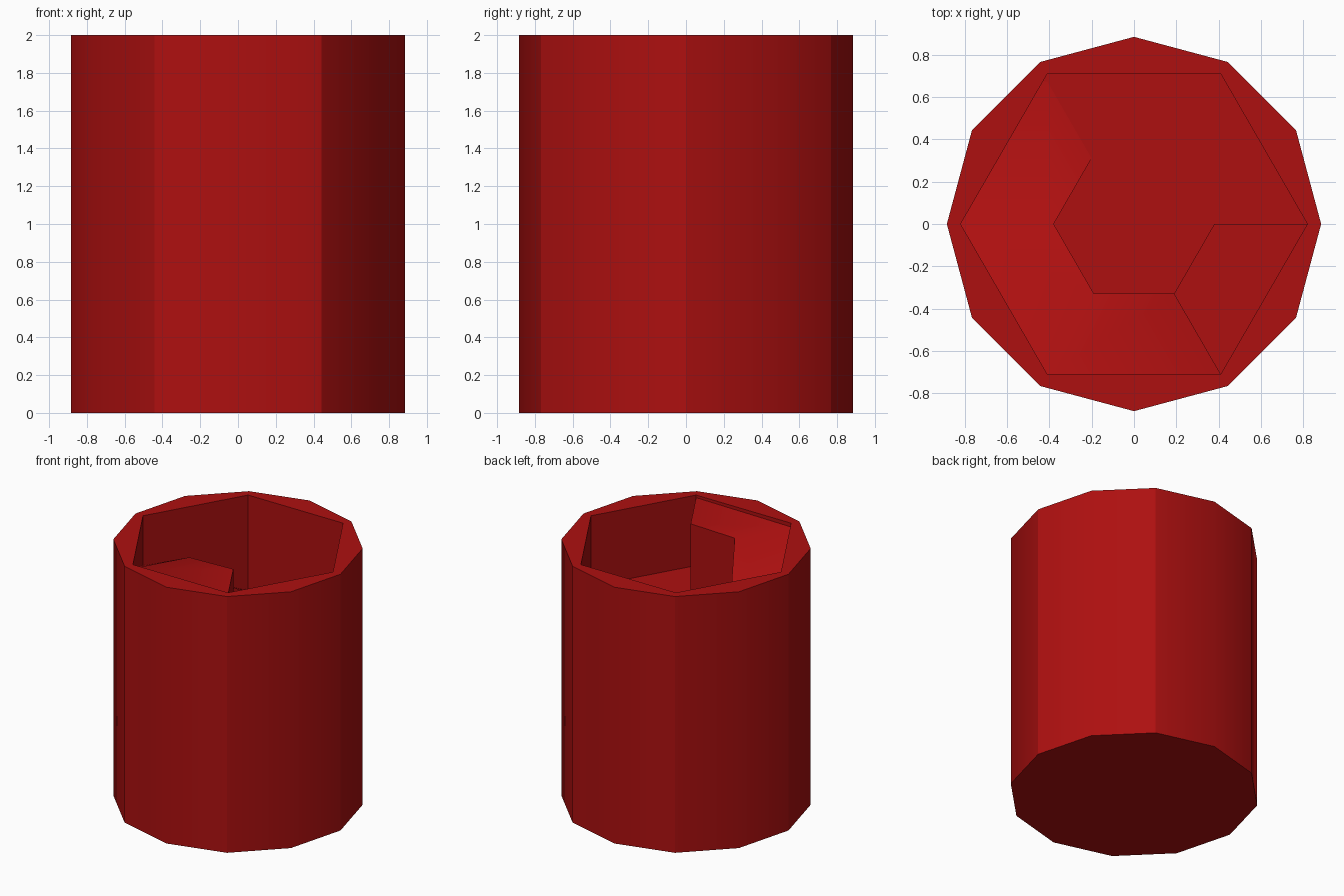
import bpy
import bmesh
from math import cos, sin, pi, radians

cube = bpy.data.objects.get("Cube")
if cube:
    bpy.data.objects.remove(cube, do_unlink=True)

HEIGHT = 2.0
FLOOR = 1.27
OUTER, INNER, WELL = 0.885, 0.82, 0.38

red = bpy.data.materials.new("deep red")
red.use_nodes = True
red.diffuse_color = (0.42, 0.005, 0.005, 1)
red.node_tree.nodes["Principled BSDF"].inputs["Base Color"].default_value = red.diffuse_color


def polar(radius, degrees, z):
    a = radians(degrees)
    return (radius * cos(a), radius * sin(a), z)


def finish(bm, name):
    """Turn a bmesh into a coloured object with consistent normals."""
    bmesh.ops.recalc_face_normals(bm, faces=bm.faces)
    mesh = bpy.data.meshes.new(name)
    bm.to_mesh(mesh)
    bm.free()
    mesh.materials.append(red)
    obj = bpy.data.objects.new(name, mesh)
    bpy.context.collection.objects.link(obj)
    return obj


def ring(bm, radius, z, hexagonal=False):
    """Twelve vertices; a hexagonal ring has every other one mid-side."""
    flat = cos(pi / 6) if hexagonal else 1
    return [bm.verts.new(polar(radius * (flat if i % 2 else 1), 30 * i, z))
            for i in range(12)]


# Body: twelve-sided outside, six-sided hollow inside
bm = bmesh.new()
rings = [ring(bm, OUTER, 0), ring(bm, OUTER, HEIGHT),
         ring(bm, INNER, HEIGHT, True), ring(bm, INNER, FLOOR, True)]
bm.faces.new(rings[0])
bm.faces.new(rings[-1])
for low, high in zip(rings, rings[1:]):
    for i in range(12):
        j = (i + 1) % 12
        bm.faces.new((low[i], low[j], high[j], high[i]))

# Smooth sides in pairs, with a crisp edge at every second corner
for face in bm.faces:
    face.smooth = True
for edge in bm.edges:
    edge.smooth = False
for low, high in ((rings[0], rings[1]), (rings[2], rings[3])):
    for i in range(1, 12, 2):
        bm.edges.get((low[i], high[i])).smooth = True
finish(bm, "hollow_body")


def spiral_block(name, stations):
    """Solid block along the wall; stations are (angle, top height)."""
    bm = bmesh.new()
    sections = []
    for angle, top in stations:
        sections.append([bm.verts.new(polar(r, angle, z)) for r, z in
                         ((WELL, FLOOR - 0.05), (INNER + 0.005, FLOOR - 0.05),
                          (INNER + 0.005, top), (WELL, top))])
    bm.faces.new(sections[0])
    bm.faces.new(sections[-1])
    for a, b in zip(sections, sections[1:]):
        for i in range(4):
            j = (i + 1) % 4
            bm.faces.new((a[i], a[j], b[j], b[i]))
    obj = finish(bm, name)
    bpy.ops.object.select_all(action='DESELECT')
    obj.select_set(True)
    bpy.context.view_layer.objects.active = obj
    bpy.ops.object.shade_smooth_by_angle(angle=radians(35))


# Ramp rising around the wall to a landing, and a low step past its end
spiral_block("spiral_ramp", [(120, FLOOR - 0.02), (180, 1.61), (240, 1.97), (300, 1.98)])
spiral_block("low_step", [(300, 1.45), (360, 1.45)])
